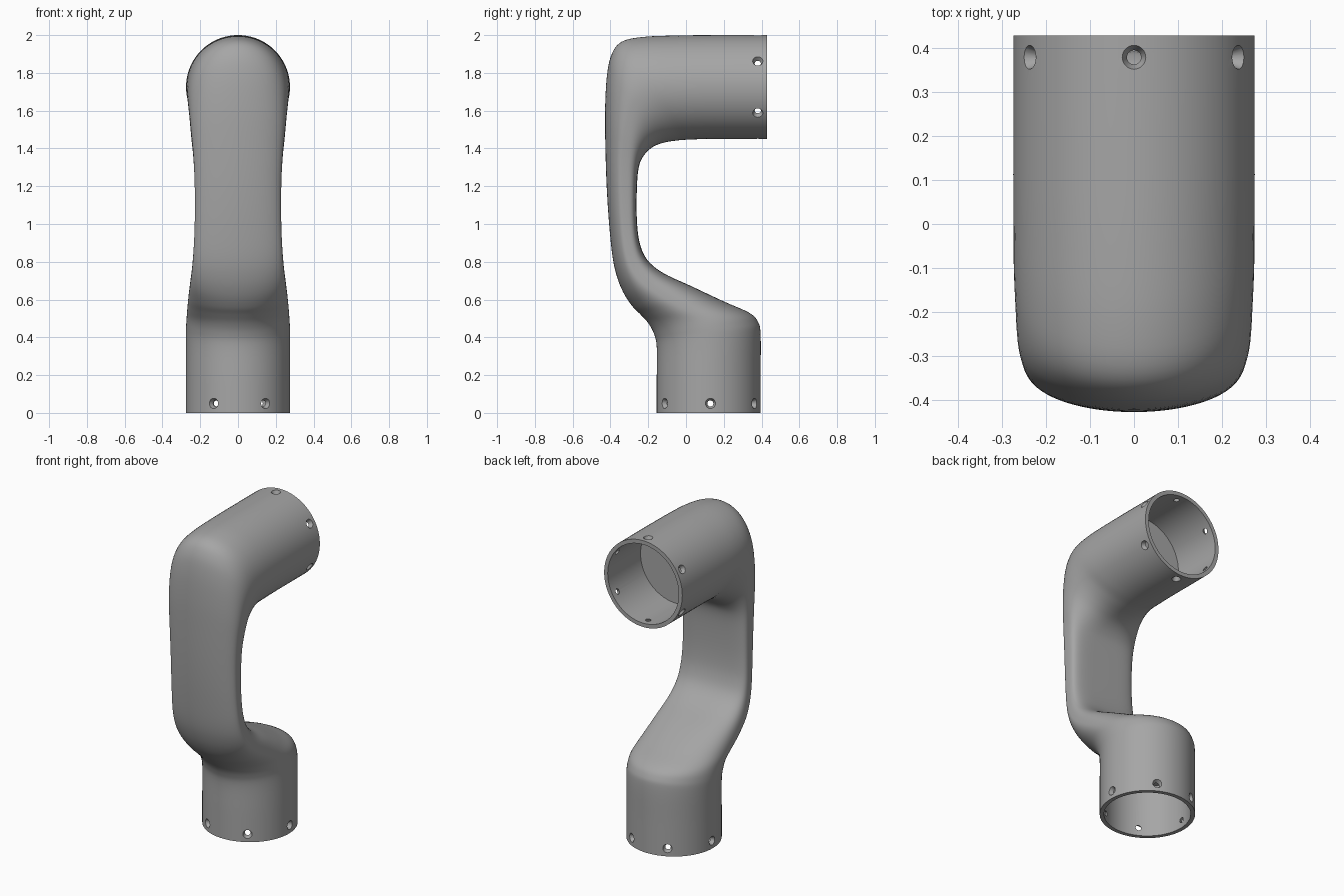
import bpy, bmesh, math
from mathutils import Vector, Matrix

if "Cube" in bpy.data.objects:
    bpy.data.objects.remove(bpy.data.objects["Cube"], do_unlink=True)

grey = bpy.data.materials.new("plain grey")
grey.use_nodes = True
grey.diffuse_color = (0.38, 0.38, 0.38, 1)
grey.node_tree.nodes["Principled BSDF"].inputs["Base Color"].default_value = grey.diffuse_color

SIDES, STEPS = 72, 5
R, BORE, DEPTH = 0.275, 0.25, 0.33
BASE = Vector((0, 0.12, 0))
TOP = Vector((0, 0.43, 1.725))

# Sections: front point (y, z), back point (y, z), half width, back squareness
SECTIONS = [
    (-.155, 0, .395, 0, R, 2),
    (-.155, .18, .395, .2, R, 2),
    (-.155, .35, .395, .41, R, 2),
    (-.170, .42, .382, .48, R, 2),
    (-.200, .475, .335, .53, .272, 2.1),
    (-.240, .52, .20, .59, .268, 2.3),
    (-.280, .56, .03, .67, .262, 2.7),
    (-.325, .625, -.12, .74, .253, 3.3),
    (-.362, .71, -.205, .81, .243, 4),
    (-.388, .82, -.245, .90, .235, 4.5),
    (-.407, 1.0, -.26, 1.02, .229, 5),
    (-.420, 1.2, -.26, 1.19, .229, 5),
    (-.427, 1.42, -.25, 1.30, .236, 4.3),
    (-.428, 1.62, -.225, 1.36, .248, 3.3),
    (-.418, 1.79, -.18, 1.405, .258, 2.6),
    (-.393, 1.90, -.12, 1.43, .266, 2.2),
    (-.340, 1.965, -.04, 1.443, .27, 2),
    (-.23, 1.99, .04, 1.448, .274, 2),
    (-.05, 1.998, .13, 1.45, R, 2),
    (.19, 2.0, .26, 1.45, R, 2),
    (.43, 2.0, .43, 1.45, R, 2),
]


def spline(a, b, c, d, t):
    return [0.5 * (2 * q + (r - p) * t + (2 * p - 5 * q + 4 * r - s) * t * t
                   + (3 * q - p - 3 * r + s) * t ** 3) for p, q, r, s in zip(a, b, c, d)]


def ring(py, pz, qy, qz, width, power):
    front, back = Vector((0, py, pz)), Vector((0, qy, qz))
    mid, half = (front + back) / 2, (back - front) / 2
    points = []
    for i in range(SIDES):
        a = math.tau * i / SIDES
        c, s = math.cos(a), math.sin(a)
        k = 2 / power if s > 0 else 1
        x = math.copysign(abs(c) ** k, c)
        y = math.copysign(abs(s) ** k, s)
        points.append(mid + half * y + Vector((width * x, 0, 0)))
    return points


def bore_ring(centre, half):
    p, q = centre - half, centre + half
    return ring(p.y, p.z, q.y, q.z, BORE, 2)


# Arm: socket floor, rim, lofted outside, rim, socket floor
across_base, across_top = Vector((0, BORE, 0)), Vector((0, 0, -BORE))
rings = [bore_ring(BASE + Vector((0, 0, DEPTH)), across_base), bore_ring(BASE, across_base)]
last = len(SECTIONS) - 1
for i in range(last):
    near = [SECTIONS[min(max(i + k, 0), last)] for k in (-1, 0, 1, 2)]
    rings += [ring(*spline(*near, j / STEPS)) for j in range(STEPS)]
rings.append(ring(*SECTIONS[-1]))
rings += [bore_ring(TOP, across_top), bore_ring(TOP - Vector((0, DEPTH, 0)), across_top)]

bm = bmesh.new()
loops = [[bm.verts.new(p) for p in r] for r in rings]
for lo, hi in zip(loops, loops[1:]):
    for i in range(SIDES):
        j = (i + 1) % SIDES
        bm.faces.new((lo[i], lo[j], hi[j], hi[i]))
bm.faces.new(loops[0])
bm.faces.new(loops[-1])
bmesh.ops.recalc_face_normals(bm, faces=bm.faces)
mesh = bpy.data.meshes.new("curved_arm")
bm.to_mesh(mesh)
bm.free()
mesh.materials.append(grey)
arm = bpy.data.objects.new("curved_arm", mesh)
bpy.context.collection.objects.link(arm)

# Countersunk screw holes around both sockets
bm = bmesh.new()


def screw_hole(centre, direction):
    place = Matrix.Translation(centre + direction * 0.265) @ direction.to_track_quat("Z", "Y").to_matrix().to_4x4()
    bmesh.ops.create_cone(bm, cap_ends=True, segments=20, radius1=0.012,
                          radius2=0.034, depth=0.05, matrix=place)


for degrees in (2, 62, 117, 178, 242, 302):
    a = math.radians(degrees)
    screw_hole(BASE + Vector((0, 0, 0.05)), Vector((math.cos(a), math.sin(a), 0)))
for i in range(6):
    a = math.tau * i / 6
    screw_hole(TOP - Vector((0, 0.05, 0)), Vector((math.sin(a), 0, math.cos(a))))
mesh = bpy.data.meshes.new("hole_cutter")
bm.to_mesh(mesh)
bm.free()
mesh.materials.append(grey)
cutter = bpy.data.objects.new("hole_cutter", mesh)
bpy.context.collection.objects.link(cutter)

cut = arm.modifiers.new("screw holes", "BOOLEAN")
cut.operation, cut.solver, cut.object = "DIFFERENCE", "EXACT", cutter
bpy.ops.object.select_all(action="DESELECT")
arm.select_set(True)
bpy.context.view_layer.objects.active = arm
bpy.ops.object.modifier_apply(modifier=cut.name)
bpy.data.objects.remove(cutter, do_unlink=True)
bpy.ops.object.shade_smooth_by_angle(angle=math.radians(35))
